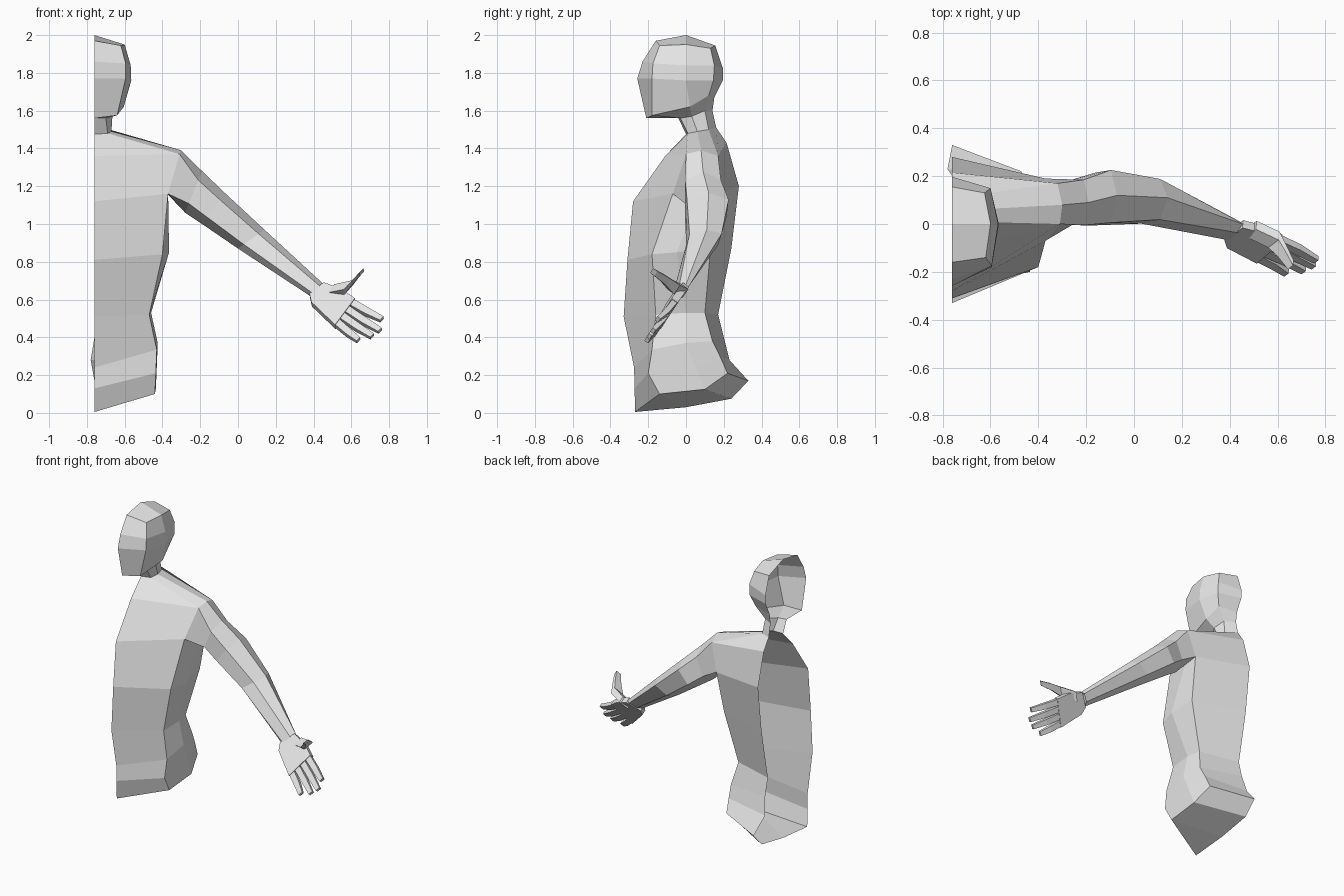
import bpy, bmesh
from mathutils import Vector as V

if "Cube" in bpy.data.objects:
    bpy.data.objects.remove(bpy.data.objects["Cube"])

MID = -0.76  # open symmetry plane
skin = bpy.data.materials.new("plain grey")
skin.diffuse_color = (0.8, 0.8, 0.8, 1)
skin.use_nodes = True
skin.node_tree.nodes["Principled BSDF"].inputs["Base Color"].default_value = skin.diffuse_color


def finish(name, bm, fix_normals=False):
    if fix_normals:
        bmesh.ops.recalc_face_normals(bm, faces=bm.faces)
    me = bpy.data.meshes.new(name)
    bm.to_mesh(me)
    bm.free()
    me.materials.append(skin)
    ob = bpy.data.objects.new(name, me)
    bpy.context.collection.objects.link(ob)


def loft(bm, rings, closed=False, skip=()):
    """Skin consecutive rings with quads; skip holds (ring, side) holes."""
    vs = [[bm.verts.new(p) for p in r] for r in rings]
    n = len(rings[0])
    for j, (a, b) in enumerate(zip(vs, vs[1:])):
        for i in range(n if closed else n - 1):
            if (j, i) not in skip:
                k = (i + 1) % n
                bm.faces.new((a[i], a[k], b[k], b[i]))
    return vs


def half_ring(front, corner, side, back_corner, back, back_x=MID):
    return [V((MID, *front)), V(corner), V(side), V(back_corner), V((back_x, *back))]


# Half torso, open at the symmetry plane
chest = half_ring((-.28, 1.12), (-.37, -.07, 1.16), (-.37, .08, 1.155), (-.37, .19, 1.17), (.28, 1.2))
shoulder = half_ring((-.11, 1.36), (-.31, 0, 1.37), (-.30, .08, 1.39), (-.32, .17, 1.36), (.215, 1.43))
neck_base = half_ring((0, 1.475), (-.69, .01, 1.48), (-.67, .06, 1.49), (-.68, .12, 1.5), (.16, 1.51))
torso = [
    half_ring((-.27, .005), (-.44, -.14, .10), (-.435, .10, .125), (-.47, .22, .21), (.33, .17)),
    half_ring((-.272, .13), (-.435, -.20, .21), (-.43, .05, .24), (-.46, .18, .30), (.23, .28), -.78),
    half_ring((-.275, .24), (-.43, -.18, .335), (-.425, 0, .37), (-.45, .14, .38), (.20, .40)),
    half_ring((-.33, .51), (-.47, -.16, .52), (-.46, 0, .53), (-.48, .10, .53), (.17, .52)),
    half_ring((-.31, .81), (-.40, -.18, .84), (-.365, -.05, .85), (-.39, .13, .87), (.24, .87)),
    chest, shoulder, neck_base]
bm = bmesh.new()
vs = loft(bm, torso, skip={(5, 1), (5, 2)})  # armhole left open
f, fc, s, bc, b = vs[0]
c1, c2 = bm.verts.new((MID, 0, .03)), bm.verts.new((MID, .24, .075))
for face in ((f, c1, fc), (fc, c1, c2, s), (s, c2, b, bc)):  # underside
    bm.faces.new(face)
finish("torso", bm)

# Half head and neck
head = [
    neck_base,
    half_ring((-.04, 1.56), (-.70, -.03, 1.56), (-.665, .03, 1.57), (-.69, .10, 1.6), (.14, 1.6)),
    half_ring((-.21, 1.56), (-.64, -.18, 1.575), (-.605, .02, 1.62), (-.63, .12, 1.68), (.15, 1.67)),
    half_ring((-.258, 1.77), (-.595, -.18, 1.77), (-.565, 0, 1.76), (-.60, .145, 1.76), (.195, 1.76)),
    half_ring((-.23, 1.86), (-.595, -.175, 1.85), (-.568, 0, 1.84), (-.60, .15, 1.84), (.197, 1.82)),
    half_ring((-.16, 1.97), (-.62, -.14, 1.945), (-.60, 0, 1.95), (-.625, .13, 1.93), (.155, 1.945))]
bm = bmesh.new()
vs = loft(bm, head)
f, fc, s, bc, b = vs[-1]
crown = bm.verts.new((MID, 0, 2.0))
for face in ((f, fc, s, crown), (crown, s, bc, b)):
    bm.faces.new(face)
finish("head", bm)


# Arm: six-sided sections from the armhole to the wrist
def section(top, bottom, d):
    t, o, y = V(top), V(bottom), V((0, d, 0))
    hi, lo = t.lerp(o, .22), t.lerp(o, .78)
    return [hi - y, lo - y, o, lo + y, hi + y, t]


arm = [
    [shoulder[1], chest[1], chest[2], chest[3], shoulder[3], shoulder[2]],
    section((-.19, .09, 1.28), (-.28, .09, 1.06), .095),
    section((-.07, .12, 1.165), (-.19, .10, 1.0), .11),
    section((.14, .11, .97), (.0, .08, .87), .085),
    section((.455, 0, .68), (.38, -.055, .62), .025)]
bm = bmesh.new()
loft(bm, arm, closed=True)
finish("arm", bm)

# Hand axes: across the knuckles and through the palm
across = V((.11, .08, .12)).normalized()
through = V((.07, .8, -.6)).normalized()


def digit(name, path, sizes):
    """Four-sided tapered tube along a path."""
    rings = []
    for p, (w, t) in zip(path, sizes):
        p, w, t = V(p), across * w, through * t
        rings.append([p - w - t, p + w - t, p + w + t, p - w + t])
    bm = bmesh.new()
    vs = loft(bm, rings, closed=True)
    bm.faces.new(vs[0])
    bm.faces.new(vs[-1])
    finish(name, bm, True)


# Palm slab
knuckle_top, knuckle_low = V((.62, -.06, .595)), V((.515, -.15, .455))
outline = [V((.455, 0, .68)), V((.55, -.025, .645)), knuckle_top, knuckle_low,
           V((.39, -.085, .575)), V((.38, -.055, .62))]
bm = bmesh.new()
vs = loft(bm, [[p - through * .02 for p in outline], [p + through * .02 for p in outline]], closed=True)
bm.faces.new(vs[0])
bm.faces.new(vs[1])
finish("palm", bm, True)

# Four fingers
tips = [(.762, -.15, .495), (.752, -.175, .435), (.71, -.195, .405), (.638, -.205, .385)]
for i, tip in enumerate(tips):
    base = knuckle_top.lerp(knuckle_low, (i + .5) / 4)
    tip = V(tip)
    middle = base.lerp(tip, .5) + through * .006
    digit(f"finger_{i + 1}", [base - (tip - base) * .1, middle, tip],
          [(.021, .016), (.020, .015), (.015, .011)])

# Thumb
digit("thumb", [(.49, -.02, .645), (.585, -.065, .665), (.618, -.11, .705), (.655, -.17, .745)],
      [(.035, .022), (.036, .022), (.026, .018), (.018, .014)])
